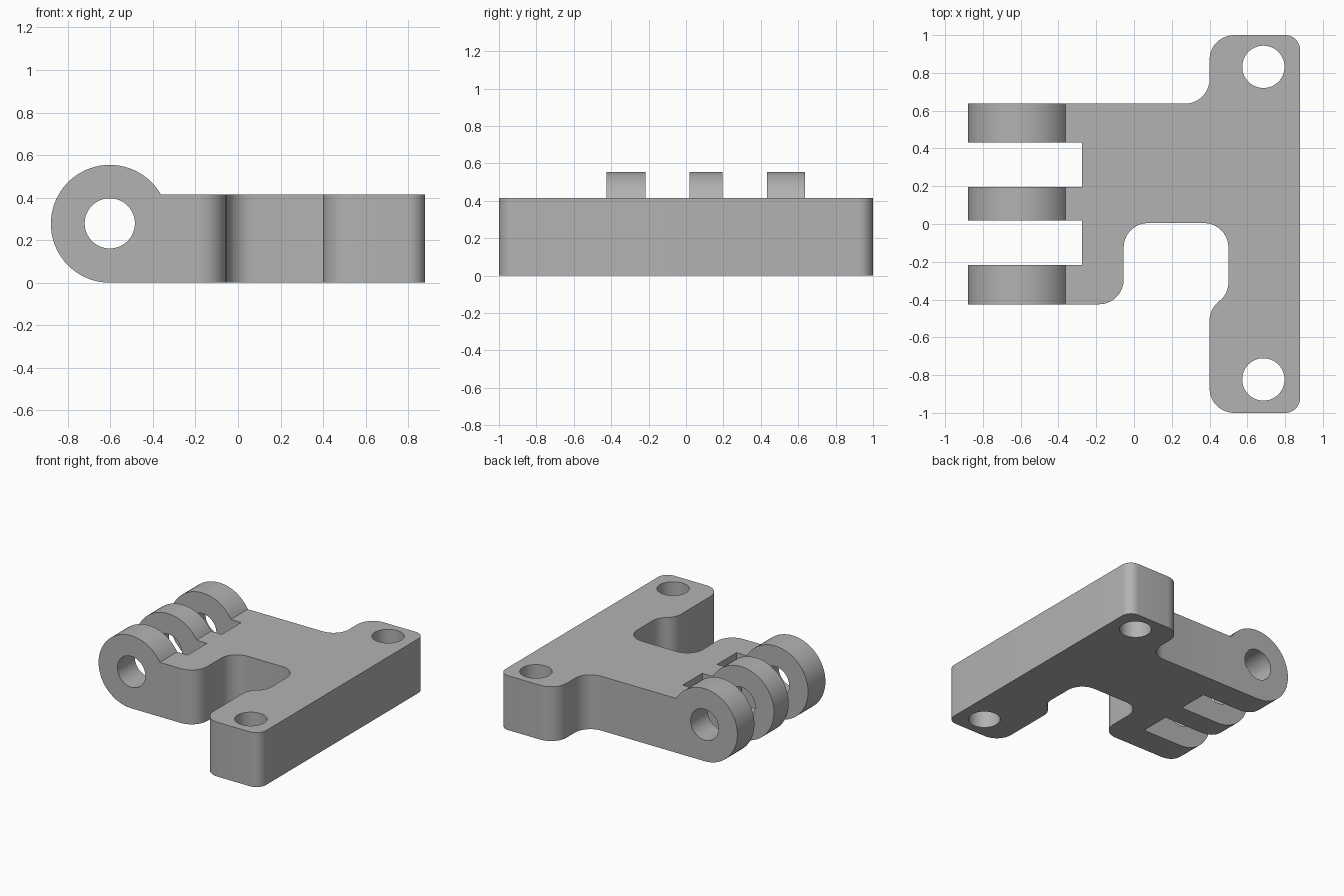
import bpy, bmesh, math
from mathutils import Vector, Matrix

cube = bpy.data.objects.get("Cube")
if cube:
    bpy.data.objects.remove(cube, do_unlink=True)

grey = bpy.data.materials.new("plain grey")
grey.use_nodes = True
colour = (0.45, 0.45, 0.45, 1)
grey.diffuse_color = colour
grey.node_tree.nodes["Principled BSDF"].inputs["Base Color"].default_value = colour


def fillet(corners, steps=10):
    """Round each (x, y, radius) corner of a closed outline."""
    out = []
    for i, (x, y, r) in enumerate(corners):
        p = Vector((x, y))
        if r == 0:
            out.append(p)
            continue
        a = (Vector(corners[i - 1][:2]) - p).normalized()
        b = (Vector(corners[(i + 1) % len(corners)][:2]) - p).normalized()
        half = a.angle(b) / 2
        centre = p + (a + b).normalized() * r / math.sin(half)
        start = p + a * r / math.tan(half) - centre
        end = p + b * r / math.tan(half) - centre
        turn = math.atan2(start.x * end.y - start.y * end.x, start.dot(end))
        for k in range(steps + 1):
            out.append(centre + Matrix.Rotation(turn * k / steps, 2) @ start)
    return out


def prism(name, points, offset):
    """Extrude a closed 3D outline by an offset."""
    bm = bmesh.new()
    face = bm.faces.new([bm.verts.new(p) for p in points])
    grown = bmesh.ops.extrude_face_region(bm, geom=[face])["geom"]
    bmesh.ops.translate(bm, vec=offset,
                        verts=[g for g in grown if isinstance(g, bmesh.types.BMVert)])
    bmesh.ops.recalc_face_normals(bm, faces=bm.faces)
    mesh = bpy.data.meshes.new(name)
    bm.to_mesh(mesh)
    bm.free()
    mesh.materials.append(grey)
    obj = bpy.data.objects.new(name, mesh)
    bpy.context.collection.objects.link(obj)
    return obj


def circle(cx, cy, r, n=64):
    return [(cx + r * math.cos(math.tau * k / n), cy + r * math.sin(math.tau * k / n))
            for k in range(n)]


def combine(target, tool, operation):
    """Apply a boolean and discard the tool."""
    mod = target.modifiers.new(operation, "BOOLEAN")
    mod.operation, mod.solver, mod.object = operation, "EXACT", tool
    bpy.context.view_layer.objects.active = target
    bpy.ops.object.modifier_apply(modifier=mod.name)
    bpy.data.objects.remove(tool, do_unlink=True)


# Mounting plate with rounded outline
HEIGHT, FRONT, BACK, SLOT = 0.415, -0.425, 0.637, -0.275
R = 0.13
outline = fillet([
    (SLOT, FRONT, 0), (-0.055, FRONT, R), (-0.055, 0.005, R), (0.5, 0.005, R),
    (0.5, -0.371, 0.128), (0.4, -0.449, 0.128), (0.4, -1, R), (0.88, -1, 0.08),
    (0.88, 1, 0.08), (0.4, 1, R), (0.4, BACK, R), (SLOT, BACK, 0)])
body = prism("hinge_bracket", [(p.x, p.y, 0) for p in outline], (0, 0, HEIGHT))

# Three hinge knuckles
PX, PZ, RAD = -0.603, 0.277, 0.277
start = math.asin((HEIGHT - PZ) / RAD)
sweep = math.pi * 1.5 - start
arc = [(PX + RAD * math.cos(start + sweep * k / 48),
        PZ + RAD * math.sin(start + sweep * k / 48)) for k in range(49)]
profile = arc + [(SLOT + 0.06, 0), (SLOT + 0.06, HEIGHT)]
for y0, y1 in ((FRONT, -0.216), (0.018, 0.196), (0.432, BACK)):
    knuckle = prism("knuckle", [(x, y0, z) for x, z in profile], (0, y1 - y0, 0))
    combine(body, knuckle, "UNION")

# Pin bore through the knuckles
bore = prism("pin_bore", [(x, -1, z) for x, z in circle(PX, 0.279, 0.118)], (0, 2, 0))
combine(body, bore, "DIFFERENCE")

# Bolt holes through the plate
for y in (-0.823, 0.832):
    hole = prism("bolt_hole", [(x, v, -0.1) for x, v in circle(0.685, y, 0.112)], (0, 0, 1))
    combine(body, hole, "DIFFERENCE")

# Smooth curved walls, crisp edges
bpy.ops.object.select_all(action="DESELECT")
body.select_set(True)
bpy.context.view_layer.objects.active = body
bpy.ops.object.shade_smooth_by_angle(angle=math.radians(30))
